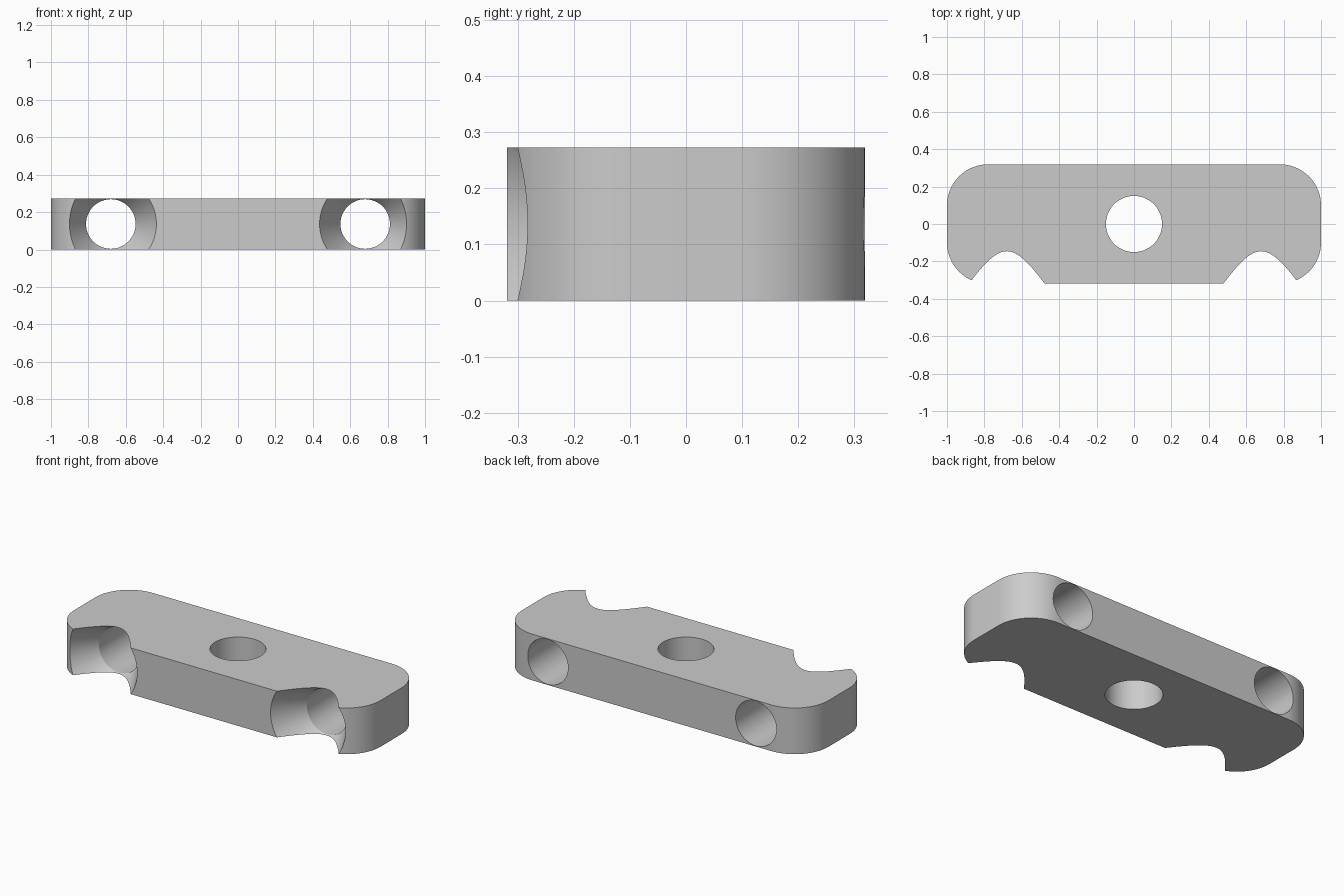
import bpy
import bmesh
from math import pi
from mathutils import Vector

HALF_X, HALF_Y, HEIGHT = 1.0, 0.319, 0.273
CORNER_RADIUS = 0.22
MID_Z = HEIGHT / 2

default_cube = bpy.data.objects.get("Cube")
if default_cube:
    bpy.data.objects.remove(default_cube, do_unlink=True)

grey = bpy.data.materials.new("plain grey")
grey.use_nodes = True
colour = (0.6, 0.6, 0.6, 1)
grey.diffuse_color = colour
grey.node_tree.nodes["Principled BSDF"].inputs["Base Color"].default_value = colour


def add_object(name, bm):
    bmesh.ops.recalc_face_normals(bm, faces=bm.faces)
    mesh = bpy.data.meshes.new(name)
    bm.to_mesh(mesh)
    bm.free()
    mesh.materials.append(grey)
    obj = bpy.data.objects.new(name, mesh)
    bpy.context.collection.objects.link(obj)
    return obj


def turned_cutter(name, profile, axis, location):
    """Solid of revolution from (radius, distance along axis) pairs."""
    bm = bmesh.new()
    side = Vector((1, 0, 0))
    axis = Vector(axis)
    verts = [bm.verts.new(side * r + axis * d) for r, d in profile]
    edges = [bm.edges.new(pair) for pair in zip(verts, verts[1:])]
    bmesh.ops.spin(bm, geom=verts + edges, axis=axis, cent=(0, 0, 0),
                   angle=2 * pi, steps=64, use_merge=True)
    bmesh.ops.remove_doubles(bm, verts=bm.verts, dist=1e-5)
    bmesh.ops.translate(bm, verts=bm.verts, vec=location)
    cutter = add_object(name, bm)
    cutter.hide_render = True
    return cutter


# Plate with rounded upright corners
bm = bmesh.new()
bmesh.ops.create_cube(bm, size=1)
bmesh.ops.scale(bm, verts=bm.verts, vec=(2 * HALF_X, 2 * HALF_Y, HEIGHT))
bmesh.ops.translate(bm, verts=bm.verts, vec=(0, 0, MID_Z))
upright = [e for e in bm.edges
           if abs(e.verts[0].co.z - e.verts[1].co.z) > HEIGHT / 2]
bmesh.ops.bevel(bm, geom=upright, offset=CORNER_RADIUS, segments=16,
                profile=0.5, affect='EDGES')
plate = add_object("mounting_plate", bm)

# Centre hole, and a countersunk cross hole near each end
bore, mouth = 0.1325, 0.244
slope = (mouth - bore) / 0.18
countersunk = [(0, -0.5), (mouth + slope * (0.5 - HALF_Y), -0.5),
               (bore, 0.18 - HALF_Y), (bore, 0.5), (0, 0.5)]
straight = [(0, -0.5), (0.15, -0.5), (0.15, 0.5), (0, 0.5)]
cutters = [turned_cutter("centre_hole_cutter", straight, (0, 0, 1), (0, 0, MID_Z))]
for label, sign in (("left", 1), ("right", -1)):
    cutters.append(turned_cutter(label + "_cross_hole_cutter", countersunk,
                                 (0, 1, 0), (sign * 0.68, 0, MID_Z)))

bpy.ops.object.select_all(action='DESELECT')
plate.select_set(True)
bpy.context.view_layer.objects.active = plate
for cutter in cutters:
    mod = plate.modifiers.new("cut", 'BOOLEAN')
    mod.operation = 'DIFFERENCE'
    mod.solver = 'EXACT'
    mod.object = cutter
    bpy.ops.object.modifier_apply(modifier=mod.name)
    bpy.data.objects.remove(cutter, do_unlink=True)

bpy.ops.object.shade_smooth_by_angle(angle=0.4)
